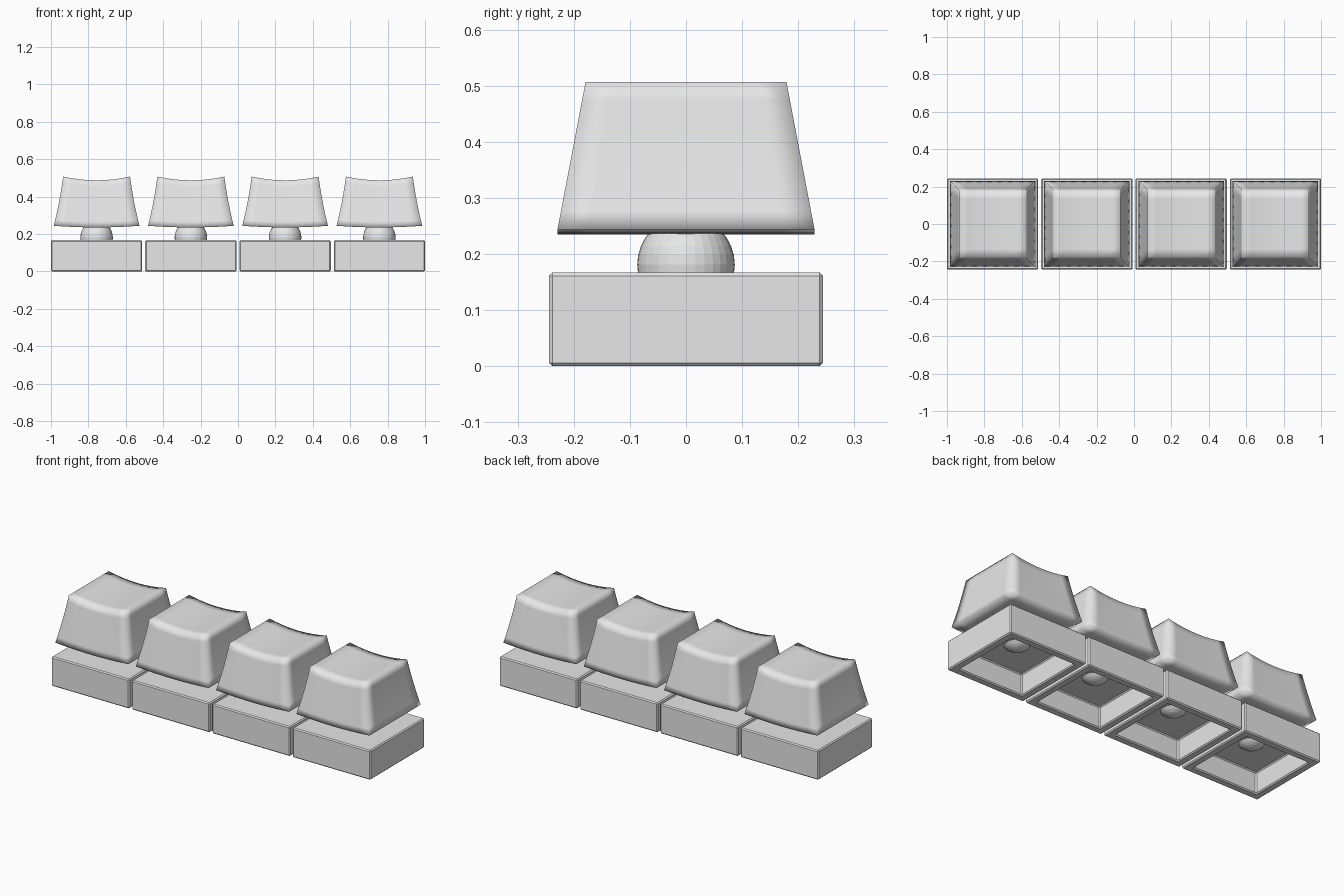
import bpy, bmesh
from mathutils import Vector

cube = bpy.data.objects.get("Cube")
if cube:
    bpy.data.objects.remove(cube, do_unlink=True)

PITCH = 0.504
BASE = 0.488        # housing width
BASE_TOP = 0.167

grey = bpy.data.materials.new("light_grey")
grey.use_nodes = True
grey.diffuse_color = (0.8, 0.8, 0.8, 1)
grey.node_tree.nodes["Principled BSDF"].inputs["Base Color"].default_value = (0.8, 0.8, 0.8, 1)


def finish(bm, name, smooth=False):
    """Turn a bmesh into a mesh with the shared material."""
    bmesh.ops.recalc_face_normals(bm, faces=bm.faces)
    for f in bm.faces:
        f.smooth = smooth
    mesh = bpy.data.meshes.new(name)
    bm.to_mesh(mesh)
    bm.free()
    mesh.materials.append(grey)
    return mesh


def housing_mesh():
    # Box with a square pocket open underneath
    bm = bmesh.new()
    bmesh.ops.create_cube(bm, size=1)
    for v in bm.verts:
        v.co = Vector((v.co.x * BASE, v.co.y * BASE, (v.co.z + 0.5) * BASE_TOP))
    bm.normal_update()
    bottom = min(bm.faces, key=lambda f: f.calc_center_median().z)
    bmesh.ops.inset_region(bm, faces=[bottom], thickness=0.063)
    pocket = bmesh.ops.extrude_discrete_faces(bm, faces=[bottom])["faces"][0]
    bmesh.ops.translate(bm, verts=pocket.verts, vec=(0, 0, 0.122))
    return finish(bm, "housing")


def stem_mesh():
    # Faceted ball joining the housing and the cap
    bm = bmesh.new()
    bmesh.ops.create_uvsphere(bm, u_segments=32, v_segments=16, radius=0.087)
    bmesh.ops.translate(bm, verts=bm.verts, vec=(0, 0, 0.181))
    return finish(bm, "stem")


def cap_mesh():
    # Tapered block, dished across x on top and arched underneath
    bm = bmesh.new()
    bmesh.ops.create_cube(bm, size=2)
    bmesh.ops.subdivide_edges(bm, edges=bm.edges, cuts=7, use_grid_fill=True)
    for v in bm.verts:
        u, w, t = v.co.x, v.co.y, (v.co.z + 1) / 2
        half = 0.229 - 0.05 * t
        pinch = 0.016 * t * (1 - t)
        low = 0.235 + 0.009 * u * u
        high = 0.487 + 0.02 * u * u
        v.co = Vector((u * (half - pinch), w * half, low + (high - low) * t))
    return finish(bm, "cap", smooth=True)


parts = {"housing": housing_mesh(), "stem": stem_mesh(), "cap": cap_mesh()}

# Four identical keys in a row
for i in range(4):
    for name, mesh in parts.items():
        obj = bpy.data.objects.new(f"{name}_{i + 1}", mesh)
        obj.location.x = (i - 1.5) * PITCH
        bpy.context.collection.objects.link(obj)
        if name == "housing":
            bevel = obj.modifiers.new("edge_bevel", "BEVEL")
            bevel.width = 0.006
            bevel.segments = 1
            bevel.limit_method = "ANGLE"
